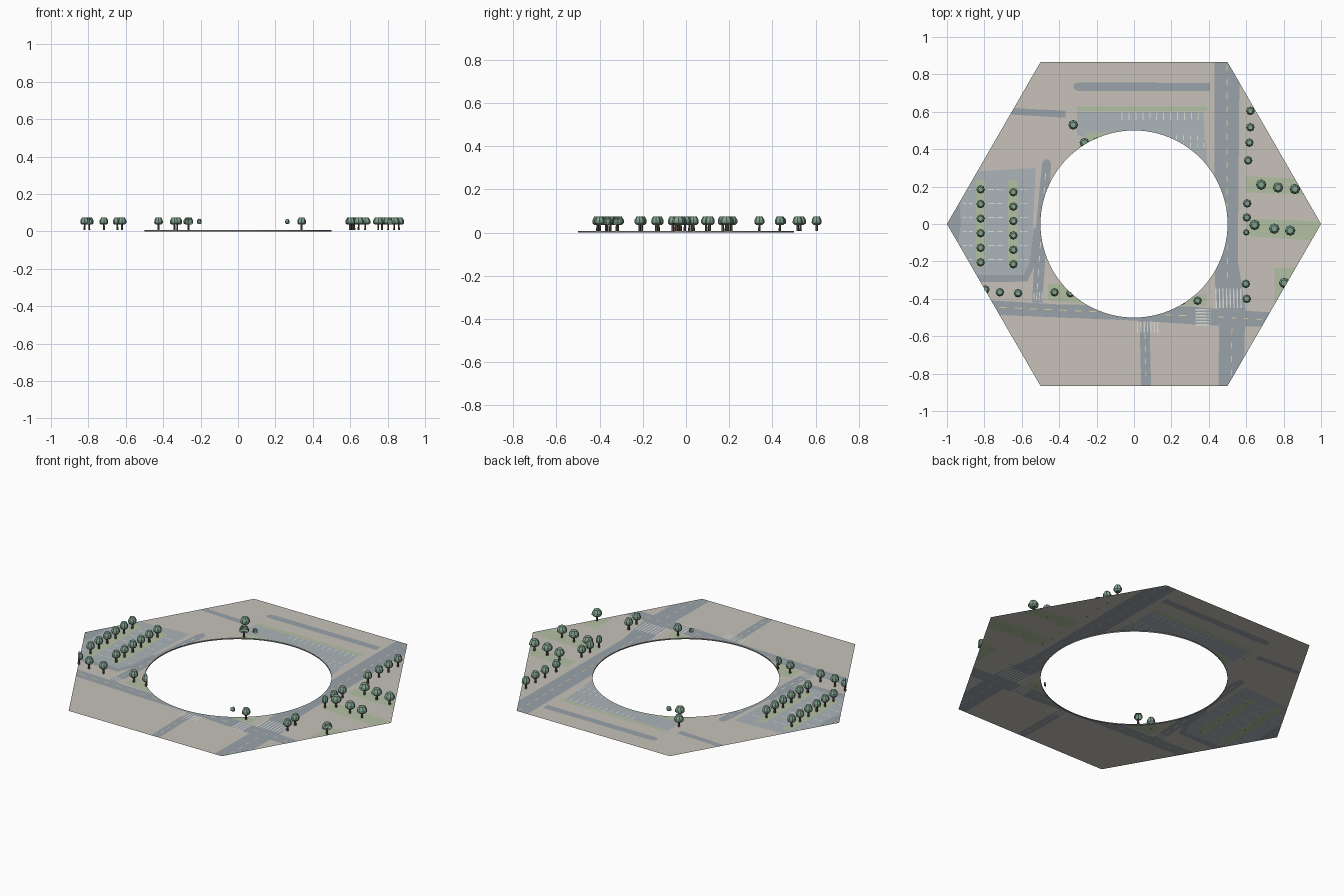
import bpy, bmesh, math
from mathutils import Vector, Matrix
from mathutils.geometry import delaunay_2d_cdt

if "Cube" in bpy.data.objects:
    bpy.data.objects.remove(bpy.data.objects["Cube"])

Z = 0.007          # ground level
APO = math.sqrt(3) / 2

COLS = {"pavement": (.57, .54, .49), "road": (.32, .37, .41), "parking_lot": (.41, .46, .49),
        "lawn": (.45, .53, .37), "white_markings": (.72, .72, .68), "yellow_markings": (.72, .62, .33),
        "tree_crowns": (.22, .36, .27), "tree_trunks": (.13, .10, .08), "hole_wall": (.25, .24, .22)}


def material(name):
    m = bpy.data.materials.get(name) or bpy.data.materials.new(name)
    m.diffuse_color = (*COLS[name], 1)
    m.use_nodes = True
    m.node_tree.nodes["Principled BSDF"].inputs["Base Color"].default_value = m.diffuse_color
    return m


def finish(bm, name):
    me = bpy.data.meshes.new(name)
    bm.to_mesh(me)
    bm.free()
    ob = bpy.data.objects.new(name, me)
    ob.data.materials.append(material(name))
    bpy.context.collection.objects.link(ob)


def ring(n, r):
    return [(r * math.cos(math.tau * i / n), r * math.sin(math.tau * i / n)) for i in range(n)]


shapes = []        # painted in order, later shapes cover earlier ones


def paint(layer, *pts):
    shapes.append((layer, [Vector(p) for p in pts]))


def box(layer, x0, y0, x1, y1):
    paint(layer, (x0, y0), (x1, y0), (x1, y1), (x0, y1))


def dashes(layer, a, b, n, fill=.45, w=.005):
    a, b = Vector(a), Vector(b)
    s = (b - a) / n
    q = Vector((-s.y, s.x)).normalized() * w / 2
    for i in range(n):
        p = a + s * i
        e = p + s * fill
        paint(layer, p - q, e - q, e + q, p + q)


# Base
paint("pavement", *ring(6, 1))

# Parking lots
paint("parking_lot", (-.99, .01), (-.87, .28), (-.525, .3), (-.55, -.2), (-.58, -.28), (-.85, -.28))
paint("parking_lot", (-.305, .6), (.37, .6), (.395, .3), (0, .4), (-.305, .475))

# Lawns
for x0, x1 in ((-.845, -.79), (-.675, -.62)):
    box("lawn", x0, -.23, x1, .235)
box("lawn", -.305, .603, .39, .627)
paint("lawn", (-.25, .49), (-.08, .489), (-.1, .44), (-.31, .39))
paint("lawn", (.6, .255), (.9, .242), (.95, .153), (.6, .17))
paint("lawn", (.6, .03), (1.02, .012), (1, -.09), (.6, -.065))
paint("lawn", (.75, -.235), (.9, -.232), (.9, -.43), (.752, -.431))
paint("lawn", (-.46, -.32), (-.34, -.322), (-.27, -.424), (-.46, -.412))
paint("lawn", (.25, -.4), (.385, -.372), (.39, -.435), (.24, -.438))

# Roads
paint("road", (.43, .9), (.565, .91), (.555, -.2), (.575, -.32), (.595, -.45), (.585, -.9),
      (.45, -.91), (.455, -.56), (.432, -.3))
paint("road", (-.85, -.404), (-.4, -.43), (.3, -.441), (.42, -.452), (.8, -.477), (.8, -.552),
      (.4, -.542), (0, -.516), (-.85, -.481))
paint("road", (.03, -.508), (.083, -.509), (.092, -.9), (.039, -.902))
paint("road", (-.545, -.42), (-.49, -.421), (-.475, -.2), (-.443, .32), (-.455, .345),
      (-.478, .346), (-.492, .32), (-.522, .0))
paint("road", (-.87, -.272), (-.59, -.273), (-.555, -.2), (-.537, -.02), (-.515, -.03),
      (-.53, -.22), (-.57, -.308), (-.84, -.311))
paint("road", (-1.01, .02), (-.94, .2), (-.925, .01), (-.95, -.17))
paint("road", (-.7, .622), (-.366, .606), (-.367, .568), (-.7, .588))
paint("road", (.407, .71), (.406, .754), (-.3, .757), (-.317, .75), (-.325, .735), (-.317, .719), (-.3, .712))

# Parking bay ticks
for i in range(6):
    y = -.19 + i * .075
    for x0, x1 in ((-.915, -.852), (-.78, -.685), (-.61, -.56)):
        dashes("white_markings", (x0, y), (x1, y + .001), 2, .65)
for i in range(12):
    x = -.064 + i * .037
    dashes("white_markings", (x, .555), (x + .001, .597), 1, 1)
for i in range(6):
    x = .19 + i * .037
    dashes("white_markings", (x, .41), (x + .001, .49), 2, .6)

# Lane lines
dashes("yellow_markings", (.497, .85), (.499, -.33), 16)
dashes("yellow_markings", (.523, -.56), (.52, -.85), 4)
dashes("yellow_markings", (-.72, -.446), (.32, -.492), 13, .5)
dashes("yellow_markings", (.45, -.497), (.72, -.513), 4)
dashes("yellow_markings", (.058, -.52), (.064, -.85), 5)
dashes("white_markings", (-.518, -.35), (-.47, .31), 9)

# Crosswalks
for i in range(8):
    x = .437 + i * .019
    dashes("white_markings", (x, -.345), (x + .003, -.45), 1, 1, .007)
for i in range(6):
    y = -.458 - i * .016
    dashes("white_markings", (.33, y), (.41, y - .002), 1, 1, .007)
for i in range(7):
    x = .018 + i * .018
    dashes("white_markings", (x, -.523), (x + .001, -.58), 1, 1, .006)
for i in range(4):
    x = -.536 + i * .014
    dashes("white_markings", (x, -.41), (x + .003, -.365), 1, 1, .005)

# Round opening is cut last
paint("hole", *ring(96, .5))


def inside(p, poly):
    hit = False
    for a, b in zip(poly, poly[1:] + poly[:1]):
        if (a.y > p.y) != (b.y > p.y) and p.x < (b.x - a.x) * (p.y - a.y) / (b.y - a.y) + a.x:
            hit = not hit
    return hit


# Partition the sheet along every outline, one object per surface kind
verts, edges = [], []
for _, pts in shapes:
    k, n = len(verts), len(pts)
    verts += pts
    edges += [(k + i, k + (i + 1) % n) for i in range(n)]
vs, _, tris = delaunay_2d_cdt(verts, edges, [], 0, 1e-6)[:3]
layers = {}
for t in tris:
    a, b, c = (vs[i] for i in t)
    if (b - a).cross(c - a) < 0:
        t = t[::-1]
    mid = (a + b + c) / 3
    if not inside(mid, shapes[0][1]):
        continue
    top = next(name for name, poly in reversed(shapes) if inside(mid, poly))
    if top != "hole":
        layers.setdefault(top, []).append(t)
for name, faces in layers.items():
    bm = bmesh.new()
    used = {i: bm.verts.new((vs[i].x, vs[i].y, Z)) for i in sorted({i for t in faces for i in t})}
    for t in faces:
        bm.faces.new([used[i] for i in t])
    finish(bm, name)

# Rim wall of the opening
bm = bmesh.new()
lo, hi = ([bm.verts.new((x, y, z)) for x, y in ring(96, .5)] for z in (0, Z))
for i in range(96):
    bm.faces.new((lo[i - 1], hi[i - 1], hi[i], lo[i]))
finish(bm, "hole_wall")

# Trees: (x, y, crown radius)
S, L = .023, .028
trees = [(-.82, .185 - i * .078, S) for i in range(6)] + [(-.645, .17 - i * .077, S) for i in range(6)]
trees += [(x, y, S) for x, y in (
    (-.717, -.365), (-.62, -.37), (-.425, -.365), (-.34, -.37), (-.795, -.35), (.34, -.41),
    (.255, -.41), (-.2, .44), (.622, .605), (.622, .517), (.617, .435), (.61, .34),
    (.605, .11), (.603, .035), (.598, -.32), (.603, -.4))]
trees += [(x, y, L) for x, y in ((.68, .21), (.77, .195), (.86, .187), (.645, -.005), (.75, -.025),
                                 (.835, -.035), (.803, -.315))]
trees += [(.6, -.045, .017), (-.325, .53, .026), (-.265, .435, .026)]

crowns, trunks = bmesh.new(), bmesh.new()
for x, y, r in trees:
    # Crown: eight-sided blob, trimmed at the plot edges
    bm = bmesh.new()
    rows = [[bm.verts.new((x + a, y + b, z)) for a, b in ring(8, r * f)]
            for f, z in ((.65, .036), (1, .044), (.98, .059), (.6, .075))]
    for p, q in zip(rows, rows[1:]):
        for i in range(8):
            bm.faces.new((p[i - 1], p[i], q[i], q[i - 1]))
    bm.faces.new(rows[0][::-1])
    bm.faces.new(rows[-1])
    d = Vector((x, y, 0)).normalized()
    planes = [(d * .5, -d)]
    for i in range(6):
        a = math.radians(30 + 60 * i)
        n = Vector((math.cos(a), math.sin(a), 0))
        planes.append((n * APO, n))
    for co, no in planes:
        bmesh.ops.bisect_plane(bm, geom=bm.verts[:] + bm.edges[:] + bm.faces[:],
                               plane_co=co, plane_no=no, clear_outer=True)
    me = bpy.data.meshes.new("tmp")
    bm.to_mesh(me)
    bm.free()
    crowns.from_mesh(me)
    bpy.data.meshes.remove(me)
    # Trunk
    if math.hypot(x, y) > .5:
        bmesh.ops.create_cone(trunks, cap_ends=True, segments=6, radius1=.006, radius2=.005,
                              depth=.033, matrix=Matrix.Translation((x, y, Z + .0165)))
finish(crowns, "tree_crowns")
finish(trunks, "tree_trunks")
